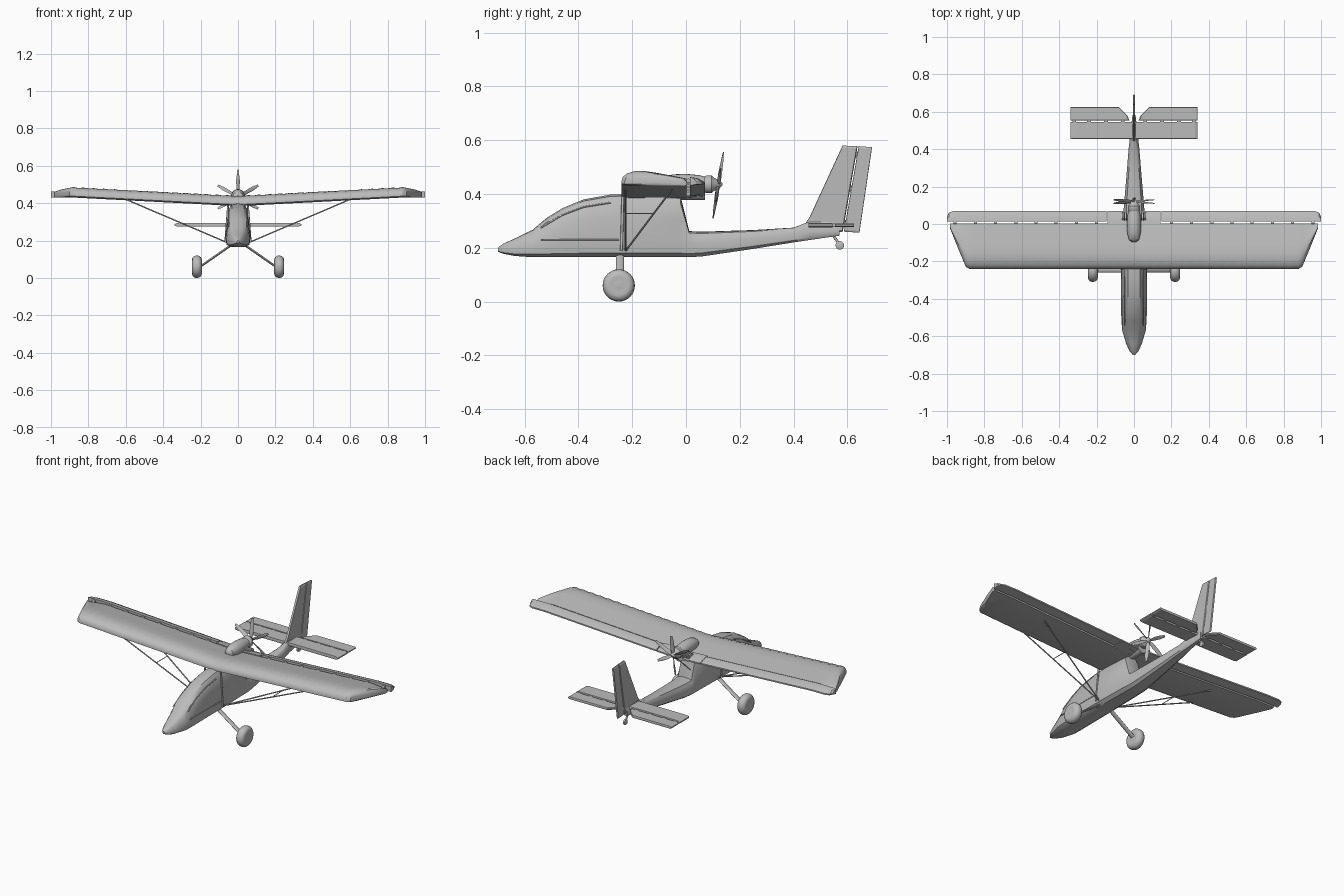
import bpy, bmesh, math
from mathutils import Vector, Matrix

cube = bpy.data.objects.get("Cube")
if cube:
    bpy.data.objects.remove(cube)

grey = bpy.data.materials.new("airframe grey")
grey.use_nodes = True
COLOUR = (0.5, 0.5, 0.5, 1)
grey.diffuse_color = COLOUR
grey.node_tree.nodes["Principled BSDF"].inputs["Base Color"].default_value = COLOUR


def finish(bm, name, angle=35):
    bmesh.ops.recalc_face_normals(bm, faces=bm.faces)
    mesh = bpy.data.meshes.new(name)
    bm.to_mesh(mesh)
    bm.free()
    ob = bpy.data.objects.new(name, mesh)
    bpy.context.collection.objects.link(ob)
    mesh.materials.append(grey)
    bpy.ops.object.select_all(action='DESELECT')
    ob.select_set(True)
    bpy.context.view_layer.objects.active = ob
    bpy.ops.object.shade_smooth_by_angle(angle=math.radians(angle))
    return ob


def loft(name, rings, angle=35):
    """Skin a row of equal-sized closed rings and cap both ends."""
    bm = bmesh.new()
    rows = [[bm.verts.new(p) for p in ring] for ring in rings]
    n = len(rows[0])
    for a, b in zip(rows, rows[1:]):
        for i in range(n):
            j = (i + 1) % n
            bm.faces.new((a[i], a[j], b[j], b[i]))
    bm.faces.new(rows[0])
    bm.faces.new(rows[-1])
    return finish(bm, name, angle)


def rod(name, a, b, r, stretch=1.0, sides=8):
    """Straight bar between two points, optionally widened along y."""
    a, b = Vector(a), Vector(b)
    d = (b - a).normalized()
    u = d.cross(Vector((0, 1, 0)))
    u = u.normalized() if u.length > 0.01 else Vector((1, 0, 0))
    v = d.cross(u)
    offs = [u * r * math.cos(t) + v * r * stretch * math.sin(t)
            for t in (2 * math.pi * i / sides for i in range(sides))]
    return loft(name, [[p + o for o in offs] for p in (a, b)], 50)


def lathe(name, profile, centre, axis='X', steps=24):
    """Spin (offset along axis, radius) points about the x or y axis."""
    rings = []
    for d, r in profile:
        ring = []
        for i in range(steps):
            t = 2 * math.pi * i / steps
            p, q = r * math.cos(t), r * math.sin(t)
            ring.append(Vector(centre) + Vector((d, p, q) if axis == 'X' else (p, d, q)))
        rings.append(ring)
    return loft(name, rings, 40)


def plate(name, outline, thick, place):
    """Flat panel whose edges taper: place(u, v, w) maps into the model."""
    cu = sum(p[0] for p in outline) / len(outline)
    cv = sum(p[1] for p in outline) / len(outline)
    rings = []
    for w, s in ((-1, 0.96), (-0.4, 1), (0.4, 1), (1, 0.96)):
        rings.append([place(cu + (u - cu) * s, cv + (v - cv) * s, w * thick / 2)
                      for u, v in outline])
    return loft(name, rings, 20)


# Fuselage: y, bottom, widest height, top, half width, top half width
def body_ring(y, zb, zm, zt, w, wt):
    h = zt - zm
    half = [(0.6 * w, zb), (0.92 * w, zb + 0.25 * (zm - zb)), (w, zm),
            (w * 0.45 + wt * 0.55, zm + 0.5 * h), (wt, zm + 0.83 * h), (0.65 * wt, zt - 0.04 * h)]
    ring = [(0, zb)] + half + [(0, zt)] + [(-x, z) for x, z in reversed(half)]
    return [(x, y, z) for x, z in ring]


loft("fuselage", [body_ring(*s) for s in (
    (-0.70, 0.186, 0.192, 0.200, 0.006, 0.004),
    (-0.68, 0.178, 0.195, 0.215, 0.024, 0.015),
    (-0.64, 0.170, 0.200, 0.233, 0.042, 0.026),
    (-0.57, 0.165, 0.210, 0.267, 0.063, 0.040),
    (-0.52, 0.165, 0.215, 0.310, 0.066, 0.046),
    (-0.46, 0.165, 0.220, 0.347, 0.067, 0.048),
    (-0.38, 0.165, 0.225, 0.380, 0.067, 0.050),
    (-0.28, 0.165, 0.225, 0.398, 0.067, 0.050),
    (-0.20, 0.165, 0.225, 0.400, 0.066, 0.050),
    (-0.02, 0.165, 0.225, 0.390, 0.062, 0.044),
    (0.012, 0.165, 0.220, 0.262, 0.060, 0.044),
    (0.06, 0.168, 0.220, 0.260, 0.057, 0.042),
    (0.25, 0.196, 0.235, 0.266, 0.041, 0.030),
    (0.40, 0.220, 0.250, 0.275, 0.029, 0.020),
    (0.46, 0.229, 0.262, 0.298, 0.022, 0.010),
    (0.57, 0.245, 0.265, 0.300, 0.010, 0.005))])

# Window sills, canopy frames and door posts
for s, side in ((1, "left"), (-1, "right")):
    rod(side + "_window_sill", (s * 0.065, -0.54, 0.23), (s * 0.066, -0.25, 0.23), 0.003)
    arch = [(0.050, -0.54, 0.275), (0.049, -0.46, 0.322), (0.050, -0.38, 0.352), (0.051, -0.28, 0.368)]
    for a, b in zip(arch, arch[1:]):
        rod(side + "_canopy_frame", (s * a[0], *a[1:]), (s * b[0], *b[1:]), 0.003)
    rod(side + "_door_post", (s * 0.068, -0.24, 0.19), (s * 0.053, -0.235, 0.39), 0.005)

# Wing: flat underside, cambered top, sagging fabric between ribs
FOIL = ((0.0, 0.30), (0.02, 0.58), (0.08, 0.82), (0.2, 0.98), (0.35, 1.0),
        (0.55, 0.86), (0.8, 0.66), (1.0, 0.48))
FRONT, HINGE, BACK = -0.24, 0.002, 0.07


def wing_z(x):
    return 0.385 + 0.046 * min(abs(x), 0.88) / 0.88


def foil_ring(x, lead, trail, height, sag=0.0):
    top = [(x, lead + (trail - lead) * t, wing_z(x) + height * f - (sag if 0.01 < t < 0.9 else 0))
           for t, f in FOIL]
    return top + [(x, trail, wing_z(x)), (x, lead + 0.1 * (trail - lead), wing_z(x) - 0.001),
                  (x, lead, wing_z(x) + height * 0.12)]


BAYS = 64
rings = []
for i in range(BAYS + 1):
    x = -0.88 + 1.76 * i / BAYS
    rings.append(foil_ring(x, FRONT, HINGE, 0.055, 0.0035 * (i % 2)))
tips = [(0.90, -0.228, 0.051), (0.945, -0.12, 0.042), (0.985, -0.02, 0.028)]
tip_rings = [foil_ring(x, y, HINGE, h) for x, y, h in tips]
left_first = [[(-p[0], p[1], p[2]) for p in r] for r in reversed(tip_rings)]
loft("wing", left_first + rings + tip_rings, 30)


# Trailing panels: fixed centre and one long flap on each side
def trail_ring(x, start, end=BACK):
    z = wing_z(x)
    return [(x, start, z + 0.032), (x, (start + end) / 2, z + 0.028), (x, end, z + 0.014),
            (x, end, z + 0.006), (x, start, z)]


loft("wing_centre_trailing_edge", [trail_ring(x, HINGE - 0.002) for x in (-0.143, 0, 0.143)])
for s, side in ((1, "left"), (-1, "right")):
    loft(side + "_aileron", [trail_ring(s * x, 0.014, e) for x, e in
                             ((0.147, BACK), (0.5, BACK), (0.88, BACK), (0.965, BACK), (0.99, 0.06), (1.0, 0.04))])
    for i in range(8):
        x = s * (0.2 + 0.108 * i)
        rod(side + "_aileron_hinge", (x - 0.008, 0.008, wing_z(x) + 0.018),
            (x + 0.008, 0.008, wing_z(x) + 0.018), 0.009)

# Wing struts with short braces
for s, side in ((1, "left"), (-1, "right")):
    root = Vector((s * 0.055, -0.225, 0.188))
    ends = [Vector((s * 0.60, y, wing_z(0.6) + 0.004)) for y in (-0.225, -0.05)]
    for name, end in zip(("front", "rear"), ends):
        rod(f"{side}_{name}_strut", root, end, 0.0035)
    rod(side + "_strut_brace", root.lerp(ends[0], 0.6), root.lerp(ends[1], 0.6), 0.002)

# Engine cowl, engine block and hub
cowl = []
for y, w, zb, zt in ((-0.095, 0.012, 0.42, 0.446), (-0.085, 0.027, 0.41, 0.460), (-0.05, 0.036, 0.40, 0.473),
                     (0.0, 0.037, 0.40, 0.475), (0.05, 0.034, 0.405, 0.470), (0.09, 0.024, 0.41, 0.460)):
    zc, h = (zb + zt) / 2, (zt - zb) / 2
    cowl.append([(w * math.cos(t), y, zc + h * math.sin(t))
                 for t in (2 * math.pi * i / 20 for i in range(20))])
loft("engine_cowl", cowl)
for s, side in ((1, "left"), (-1, "right")):
    for k in range(4):
        lathe(f"{side}_cylinder_fin", ((0, 0.022), (0.006, 0.022)),
              (s * (0.030 + 0.010 * k) - 0.003, 0.04, 0.41), steps=12)
rod("engine_block", (0, -0.02, 0.405), (0, 0.07, 0.405), 0.028, sides=12)
lathe("propeller_hub", ((0.06, 0.022), (0.075, 0.033), (0.095, 0.033), (0.105, 0.024),
                        (0.125, 0.014), (0.135, 0.004)), (0, 0, 0.436), 'Y')

# Six-bladed pusher propeller, tilted with the engine
tilt = Matrix.Translation((0, 0.12, 0.433)) @ Matrix.Rotation(math.radians(-9), 4, 'X')
for k in range(6):
    spin = tilt @ Matrix.Rotation(math.radians(60 * k), 4, 'Y')
    blade = []
    for r, w, twist in ((0.008, 0.006, 55), (0.04, 0.011, 40), (0.09, 0.011, 25), (0.125, 0.006, 18)):
        turn = Matrix.Rotation(math.radians(twist), 4, 'Z')
        blade.append([spin @ (turn @ Vector((w * a, 0.0025 * b, r)))
                      for a, b in ((-1, 0), (0, 1), (1, 0), (0, -1))])
    loft("propeller_blade", blade)

# Fin and rudder
side_on = lambda u, v, w: (w, u, v)
plate("fin", [(0.44, 0.285), (0.46, 0.315), (0.582, 0.58), (0.638, 0.578), (0.583, 0.26), (0.47, 0.25)], 0.012, side_on)
plate("rudder", [(0.642, 0.578), (0.692, 0.574), (0.645, 0.256), (0.587, 0.26)], 0.010, side_on)
for t in (0.1, 0.5, 0.9):
    y, z = 0.585 + 0.055 * t, 0.26 + 0.318 * t
    rod("rudder_hinge", (0, y, z - 0.012), (0, y, z + 0.012), 0.004)

# Tailplane and elevators
TAIL_Z = 0.284
flat = lambda u, v, w: (u, v, TAIL_Z + w)
plate("tailplane", [(-0.34, 0.455), (0.34, 0.455), (0.34, 0.546), (-0.34, 0.546)], 0.018, flat)
for s, side in ((1, "left"), (-1, "right")):
    plate(side + "_elevator", [(s * x, y) for x, y in
          ((0.025, 0.554), (0.34, 0.554), (0.34, 0.625), (0.08, 0.625), (0.035, 0.58))], 0.014, flat)
    for x in (0.06, 0.15, 0.24, 0.32):
        rod(side + "_elevator_hinge", (s * (x - 0.01), 0.55, TAIL_Z), (s * (x + 0.01), 0.55, TAIL_Z), 0.007)

# Main undercarriage
TYRE = ((-0.027, 0.012), (-0.024, 0.026), (-0.027, 0.036), (-0.022, 0.050), (-0.012, 0.058), (0, 0.06))
for s, side in ((1, "left"), (-1, "right")):
    rod(side + "_gear_leg", (s * 0.03, -0.245, 0.180), (s * 0.20, -0.245, 0.062), 0.006, 2.4, 12)
    lathe(side + "_main_wheel", TYRE + tuple((-d, r) for d, r in reversed(TYRE[:-1])),
          (s * 0.22, -0.25, 0.06), steps=32)

# Tail wheel
rod("tail_wheel_strut", (0, 0.545, 0.25), (0, 0.572, 0.21), 0.005)
lathe("tail_wheel", ((-0.008, 0.009), (-0.005, 0.016), (0.005, 0.016), (0.008, 0.009)), (0, 0.572, 0.209), steps=16)
